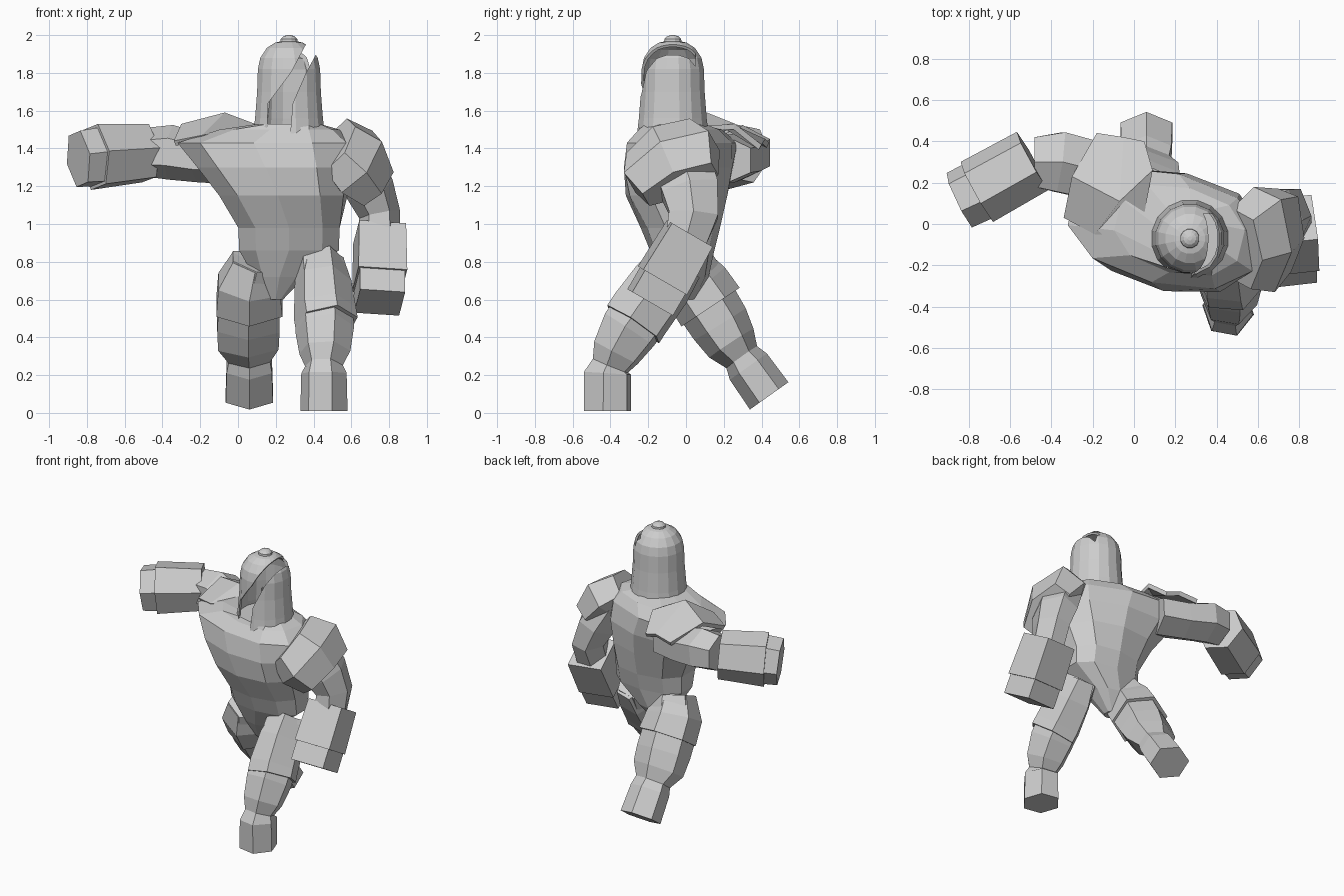
import bpy, bmesh, math
from mathutils import Vector

if "Cube" in bpy.data.objects:
    bpy.data.objects.remove(bpy.data.objects["Cube"], do_unlink=True)

stone = bpy.data.materials.new("light grey")
stone.use_nodes = True
GREY = (0.61, 0.61, 0.61, 1)
stone.diffuse_color = GREY
stone.node_tree.nodes["Principled BSDF"].inputs["Base Color"].default_value = GREY


def finish(name, bm):
    bmesh.ops.recalc_face_normals(bm, faces=bm.faces)
    mesh = bpy.data.meshes.new(name)
    bm.to_mesh(mesh)
    bm.free()
    mesh.materials.append(stone)
    ob = bpy.data.objects.new(name, mesh)
    bpy.context.scene.collection.objects.link(ob)
    return ob


def skin(name, rings, caps=(True, True)):
    """Join closed rings of points into a flat-faced body."""
    bm = bmesh.new()
    loops = [[bm.verts.new(p) for p in ring] for ring in rings]
    n = len(loops[0])
    for a, b in zip(loops, loops[1:]):
        for i in range(n):
            j = (i + 1) % n
            bm.faces.new((a[i], a[j], b[j], b[i]))
    for cap, loop in zip(caps, (loops[0], loops[-1])):
        if cap:
            bm.faces.new(loop)
    return finish(name, bm)


def limb(name, side, stations, n=6, phase=30):
    """Loft along a bent path; each station is point, half width, half depth."""
    pts = [Vector(s[0]) for s in stations]
    angles = [math.radians(phase) + math.tau * k / n for k in range(n)]
    wide = max(math.cos(a) for a in angles)
    deep = max(math.sin(a) for a in angles)
    rings = []
    for i, (_, w, d) in enumerate(stations):
        t = (pts[min(i + 1, len(pts) - 1)] - pts[max(i - 1, 0)]).normalized()
        s = Vector(side)
        s = (s - t * s.dot(t)).normalized()
        u = t.cross(s)
        rings.append([pts[i] + s * w * math.cos(a) / wide + u * d * math.sin(a) / deep
                      for a in angles])
    return skin(name, rings)


def ellipse(z, cx, cy, rx, ry, turn, n, power=1):
    """Level ring; a power below one squares its corners."""
    c, s = math.cos(math.radians(turn)), math.sin(math.radians(turn))
    pts = []
    for k in range(n):
        a = math.tau * (k + 0.5) / n
        x = rx * math.copysign(abs(math.cos(a)) ** power, math.cos(a))
        y = ry * math.copysign(abs(math.sin(a)) ** power, math.sin(a))
        pts.append((cx + x * c - y * s, cy + x * s + y * c, z))
    return pts


def plate(name, rows, thick):
    """Thin bent armour plate through a small grid of points."""
    bm = bmesh.new()
    grid = [[bm.verts.new(p) for p in row] for row in rows]
    for a, b in zip(grid, grid[1:]):
        for i in range(len(a) - 1):
            bm.faces.new((a[i], a[i + 1], b[i + 1], b[i]))
    ob = finish(name, bm)
    ob.modifiers.new("thickness", "SOLIDIFY").thickness = thick
    return ob


# Twisted torso, from crotch to neck
skin("torso", [ellipse(*r, 10, 0.85) for r in (
    (0.60, 0.20, 0.00, 0.04, 0.05, 0),
    (0.72, 0.22, 0.00, 0.14, 0.12, 0),
    (0.86, 0.27, -0.02, 0.275, 0.17, 0),
    (0.98, 0.27, -0.03, 0.28, 0.21, 0),
    (1.15, 0.24, -0.05, 0.345, 0.27, -6),
    (1.30, 0.20, -0.04, 0.42, 0.29, -11),
    (1.43, 0.15, -0.02, 0.48, 0.27, -14),
    (1.50, 0.22, -0.03, 0.32, 0.21, -14),
    (1.53, 0.27, -0.07, 0.17, 0.17, 0))])

# Helmet shell with a slanted face opening
HEAD = (0.27, -0.07)
profile = ((0.195, 1.46), (0.183, 1.56), (0.172, 1.7), (0.168, 1.82),
           (0.155, 1.88), (0.12, 1.932), (0.075, 1.96), (0.03, 1.97))
helmet = skin("helmet", [ellipse(z, *HEAD, r, r, 0, 16) for r, z in profile], (False, True))
shell = helmet.modifiers.new("shell", "SOLIDIFY")
shell.thickness = 0.015
opening = ((0.37, 1.97), (0.43, 1.93), (0.36, 1.80), (0.29, 1.64),
           (0.27, 1.40), (0.15, 1.40), (0.16, 1.64), (0.28, 1.80))
cutter = skin("opening_cutter", [[(x, y, z) for x, z in opening] for y in (-0.4, 0.05)])
cutter.hide_render = True
cut = helmet.modifiers.new("opening", "BOOLEAN")
cut.operation, cut.solver, cut.object = "DIFFERENCE", "EXACT", cutter
with bpy.context.temp_override(object=helmet, active_object=helmet, selected_objects=[helmet]):
    for mod in list(helmet.modifiers):
        bpy.ops.object.modifier_apply(modifier=mod.name)
bpy.data.objects.remove(cutter, do_unlink=True)
skin("helmet_knob", [ellipse(z, *HEAD, r, r, 0, 12)
                     for r, z in ((0.048, 1.955), (0.046, 1.98), (0.03, 1.994), (0.01, 2.0))])

# Raised right arm
OUT = (0.5, -0.85, 0)
limb("right_upper_arm", (0, 1, 0), [
    ((-0.02, 0.20, 1.34), 0.15, 0.13), ((-0.20, 0.26, 1.35), 0.14, 0.13),
    ((-0.36, 0.30, 1.38), 0.145, 0.145), ((-0.48, 0.30, 1.38), 0.12, 0.13)])
limb("right_gauntlet", OUT, [
    ((-0.49, 0.305, 1.375), 0.16, 0.155), ((-0.76, 0.155, 1.355), 0.165, 0.175)], 6, 10)
limb("right_fist", OUT, [
    ((-0.70, 0.185, 1.36), 0.15, 0.16), ((-0.845, 0.115, 1.345), 0.145, 0.15)], 6, 10)
plate("right_pauldron", (
    ((-0.34, 0.03, 1.44), (-0.19, -0.05, 1.47), (0.03, -0.05, 1.51)),
    ((-0.30, 0.23, 1.53), (-0.07, 0.11, 1.59), (0.09, 0.26, 1.53)),
    ((-0.18, 0.44, 1.43), (-0.05, 0.42, 1.45), (0.05, 0.40, 1.42))), 0.03)

# Lowered left arm
limb("left_pauldron", (0, 0.86, 0.5), [
    ((0.52, -0.12, 1.42), 0.19, 0.15), ((0.63, -0.075, 1.33), 0.25, 0.18),
    ((0.73, -0.03, 1.21), 0.20, 0.12)])
limb("left_upper_arm", (0, 1, 0), [
    ((0.62, -0.03, 1.34), 0.15, 0.13), ((0.70, 0.02, 1.18), 0.15, 0.13),
    ((0.75, 0.04, 1.05), 0.13, 0.11), ((0.75, 0.0, 0.92), 0.11, 0.11)])
BOX = (4, 45)
limb("left_gauntlet", (1, 0.15, 0), [
    ((0.75, 0.02, 0.95), 0.125, 0.125), ((0.75, -0.125, 0.70), 0.13, 0.135)], *BOX)
limb("left_fist", (1, 0.15, 0), [
    ((0.75, -0.10, 0.74), 0.12, 0.125), ((0.75, -0.19, 0.585), 0.12, 0.125)], *BOX)

# Right leg striding back
ACROSS = (1, 0, 0)
limb("right_leg", ACROSS, [
    ((0.10, 0.0, 0.80), 0.13, 0.14), ((0.06, 0.06, 0.66), 0.16, 0.17),
    ((0.055, 0.18, 0.47), 0.165, 0.16), ((0.055, 0.24, 0.37), 0.16, 0.14),
    ((0.06, 0.295, 0.295), 0.11, 0.10), ((0.06, 0.33, 0.245), 0.12, 0.12),
    ((0.06, 0.44, 0.09), 0.125, 0.125)])
limb("right_thigh_plate", ACROSS, [
    ((0.09, -0.01, 0.80), 0.12, 0.13), ((0.06, 0.05, 0.68), 0.165, 0.18),
    ((0.06, 0.13, 0.56), 0.175, 0.185)])

# Left leg striding forward
limb("left_leg", ACROSS, [
    ((0.43, -0.05, 0.80), 0.13, 0.13), ((0.45, -0.17, 0.62), 0.15, 0.16),
    ((0.46, -0.30, 0.44), 0.155, 0.155), ((0.46, -0.37, 0.32), 0.135, 0.13),
    ((0.455, -0.40, 0.25), 0.10, 0.10), ((0.455, -0.415, 0.21), 0.12, 0.125),
    ((0.455, -0.415, 0.01), 0.125, 0.125)], 6, 10)
limb("left_thigh_plate", ACROSS, [
    ((0.45, -0.04, 0.80), 0.11, 0.14), ((0.45, -0.13, 0.68), 0.15, 0.165),
    ((0.46, -0.24, 0.53), 0.165, 0.17), ((0.47, -0.28, 0.47), 0.165, 0.17)], 6, 10)
